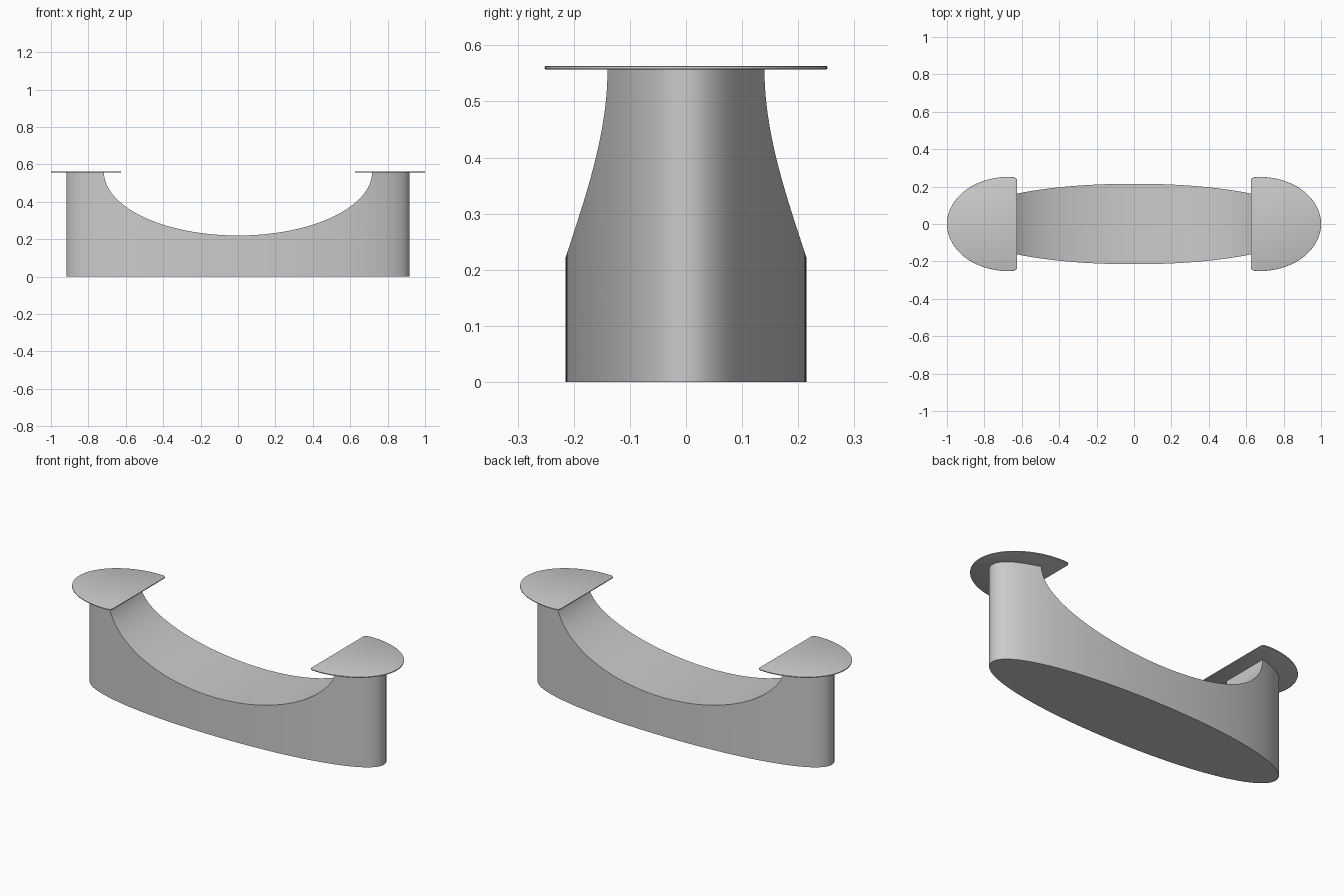
import bpy
import bmesh
from math import cos, sin, pi, radians

if "Cube" in bpy.data.objects:
    bpy.data.objects.remove(bpy.data.objects["Cube"], do_unlink=True)

GREY = (0.6, 0.6, 0.6, 1)
grey = bpy.data.materials.new("plain grey")
grey.use_nodes = True
grey.diffuse_color = GREY
grey.node_tree.nodes["Principled BSDF"].inputs["Base Color"].default_value = GREY


def oval(a, b, steps, power=2.0, start=0.0, sweep=2 * pi):
    """Points of a (super)ellipse, or of an arc of one."""
    count = steps if sweep >= 2 * pi else steps + 1
    pts = []
    for i in range(count):
        t = start + sweep * i / steps
        c, s = cos(t), sin(t)
        pts.append((a * abs(c) ** (2 / power) * (1 if c > 0 else -1),
                    b * abs(s) ** (2 / power) * (1 if s > 0 else -1)))
    return pts


def prism(name, outline, depth):
    """Extrude a list of 3D outline points along a vector."""
    bm = bmesh.new()
    face = bm.faces.new([bm.verts.new(p) for p in outline])
    new = bmesh.ops.extrude_face_region(bm, geom=[face])["geom"]
    bmesh.ops.translate(bm, vec=depth,
                        verts=[v for v in new if isinstance(v, bmesh.types.BMVert)])
    bmesh.ops.recalc_face_normals(bm, faces=bm.faces)
    mesh = bpy.data.meshes.new(name)
    bm.to_mesh(mesh)
    bm.free()
    mesh.materials.append(grey)
    obj = bpy.data.objects.new(name, mesh)
    bpy.context.collection.objects.link(obj)
    return obj


def finish(obj, angle):
    """Apply the modifiers and smooth the curved walls."""
    bpy.ops.object.select_all(action="DESELECT")
    obj.select_set(True)
    bpy.context.view_layer.objects.active = obj
    for mod in list(obj.modifiers):
        bpy.ops.object.modifier_apply(modifier=mod.name)
    bpy.ops.object.shade_smooth_by_angle(angle=radians(angle))


# Oval pedestal with a scooped hollow across the middle
TOP = 0.56
base = prism("pedestal_base", [(x, y, 0) for x, y in oval(0.918, 0.215, 128, 2.1)],
             (0, 0, TOP))
cutter = prism("hollow_cutter", [(x, -0.5, TOP + z) for x, z in oval(0.717, 0.34, 128)],
               (0, 1, 0))
cut = base.modifiers.new("hollow", "BOOLEAN")
cut.operation = "DIFFERENCE"
cut.solver = "EXACT"
cut.object = cutter
finish(base, 30)
bpy.data.objects.remove(cutter, do_unlink=True)

# Thin half-oval support plates with rounded inner corners
INNER, MIDDLE, CORNER = 0.625, 0.67, 0.02
for side, name in ((1, "left_plate"), (-1, "right_plate")):
    half = [(MIDDLE + x, y) for x, y in oval(0.33, 0.252, 64, 2, -pi / 2, pi)]
    for sign in (1, -1):
        arc = [(INNER + CORNER + CORNER * cos(t), sign * (0.25 - CORNER + CORNER * sin(t)))
               for t in (pi / 2 + pi / 2 * i / 6 for i in range(7))]
        half += arc if sign > 0 else arc[::-1]
    plate = prism(name, [(side * x, y, TOP - 0.003) for x, y in half], (0, 0, 0.006))
    bevel = plate.modifiers.new("soft rim", "BEVEL")
    bevel.width = 0.002
    bevel.segments = 2
    bevel.limit_method = "ANGLE"
    bevel.angle_limit = radians(60)
    finish(plate, 40)
